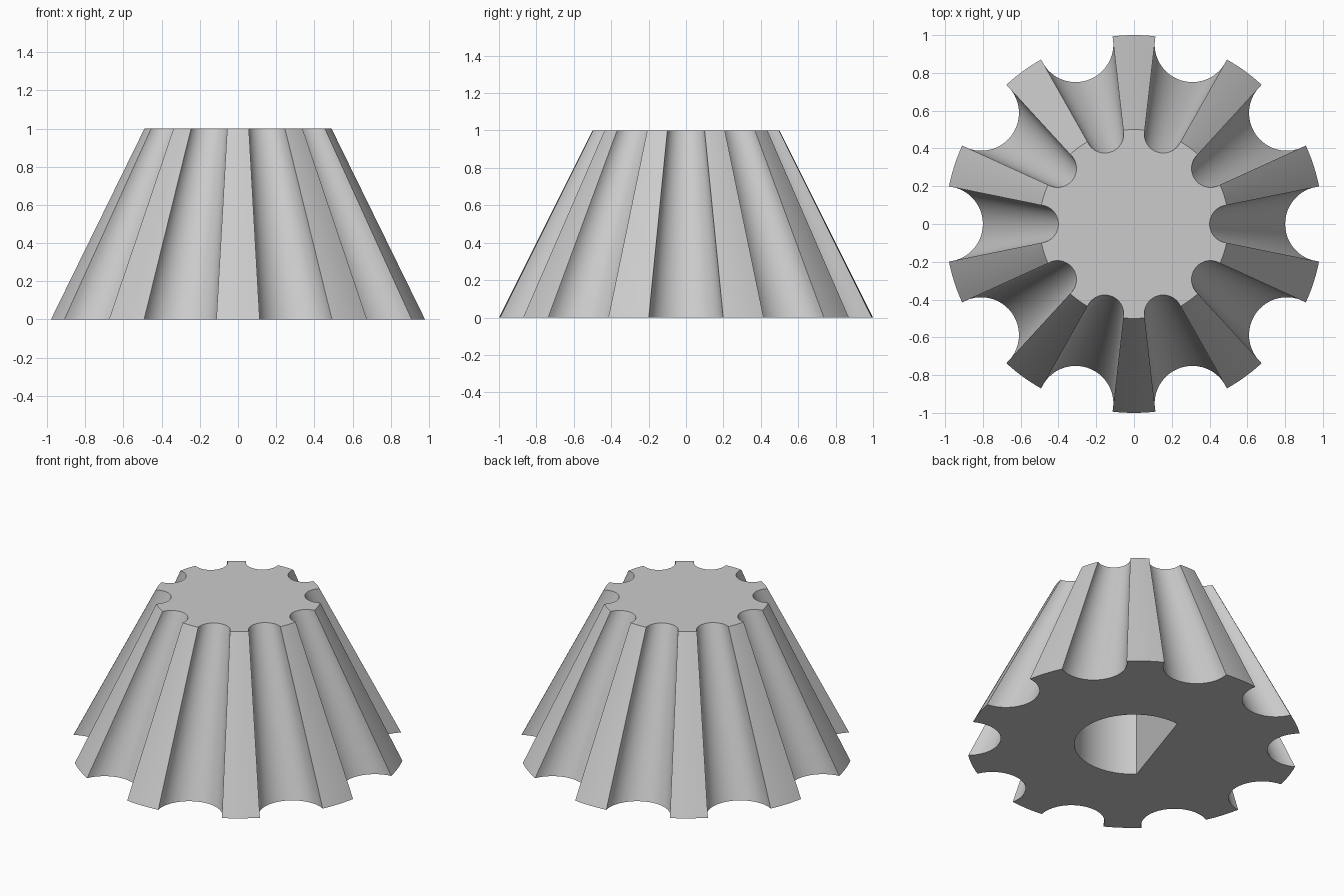
import bpy, bmesh
from math import pi, sin, cos, asin, acos, radians
from mathutils import Vector

cube = bpy.data.objects.get("Cube")
if cube:
    bpy.data.objects.remove(cube, do_unlink=True)

FLUTES = 10
FLUTE_R = 0.2      # flute radius at the base, halved at the top
BORE_R = 0.357
BORE_FLAT = 0.148  # distance of the bore's flat from the axis
BORE_ANGLE = radians(162)
BORE_DEPTH = 0.8


def polar(r, a):
    return Vector((r * cos(a), r * sin(a), 0))


def arc(start, end, steps):
    return [start + (end - start) * i / steps for i in range(steps + 1)]


def fluted_outline():
    """Unit circle with round scallops cut from its rim."""
    points = []
    pitch = 2 * pi / FLUTES
    half = 2 * asin(FLUTE_R / 2)          # half angle taken by one flute
    swing = acos(FLUTE_R / 2)             # half sweep of the scallop arc
    for i in range(FLUTES):
        mid = i * pitch
        centre = polar(1, mid)
        points += [centre + polar(FLUTE_R, mid + pi + t)
                   for t in arc(swing, -swing, 24)]
        points += [polar(1, mid + t) for t in arc(half, pitch - half, 6)[1:-1]]
    return points


def bore_outline():
    """Circle with one flat side."""
    gap = acos(BORE_FLAT / BORE_R)
    return [polar(BORE_R, BORE_ANGLE + t) for t in arc(gap, 2 * pi - gap, 48)]


def ring(bm, points, scale, z):
    return [bm.verts.new((p.x * scale, p.y * scale, z)) for p in points]


def wall(bm, low, high):
    n = len(low)
    for i in range(n):
        j = (i + 1) % n
        bm.faces.new((low[i], low[j], high[j], high[i]))


def rim_edges(bm, verts):
    return [bm.edges.get((verts[i - 1], verts[i])) for i in range(len(verts))]


bm = bmesh.new()

# Tapered fluted body
base = ring(bm, fluted_outline(), 1, 0)
top = ring(bm, fluted_outline(), 0.5, 1)
wall(bm, base, top)
bm.faces.new(top)

# Blind shaft bore with a flat
mouth = ring(bm, bore_outline(), 1, 0)
ceiling = ring(bm, bore_outline(), 1, BORE_DEPTH)
wall(bm, mouth, ceiling)
bm.faces.new(ceiling)

# Underside around the bore
bmesh.ops.triangle_fill(bm, use_beauty=True, normal=(0, 0, -1),
                        edges=rim_edges(bm, base) + rim_edges(bm, mouth))
bmesh.ops.recalc_face_normals(bm, faces=bm.faces)

mesh = bpy.data.meshes.new("fluted_knob")
bm.to_mesh(mesh)
bm.free()
knob = bpy.data.objects.new("fluted_knob", mesh)
bpy.context.collection.objects.link(knob)

# Plain grey finish
grey = bpy.data.materials.new("light_grey")
grey.use_nodes = True
colour = (0.6, 0.6, 0.6, 1)
grey.diffuse_color = colour
grey.node_tree.nodes["Principled BSDF"].inputs["Base Color"].default_value = colour
mesh.materials.append(grey)

bpy.ops.object.select_all(action='DESELECT')
knob.select_set(True)
bpy.context.view_layer.objects.active = knob
bpy.ops.object.shade_smooth_by_angle(angle=radians(30))
